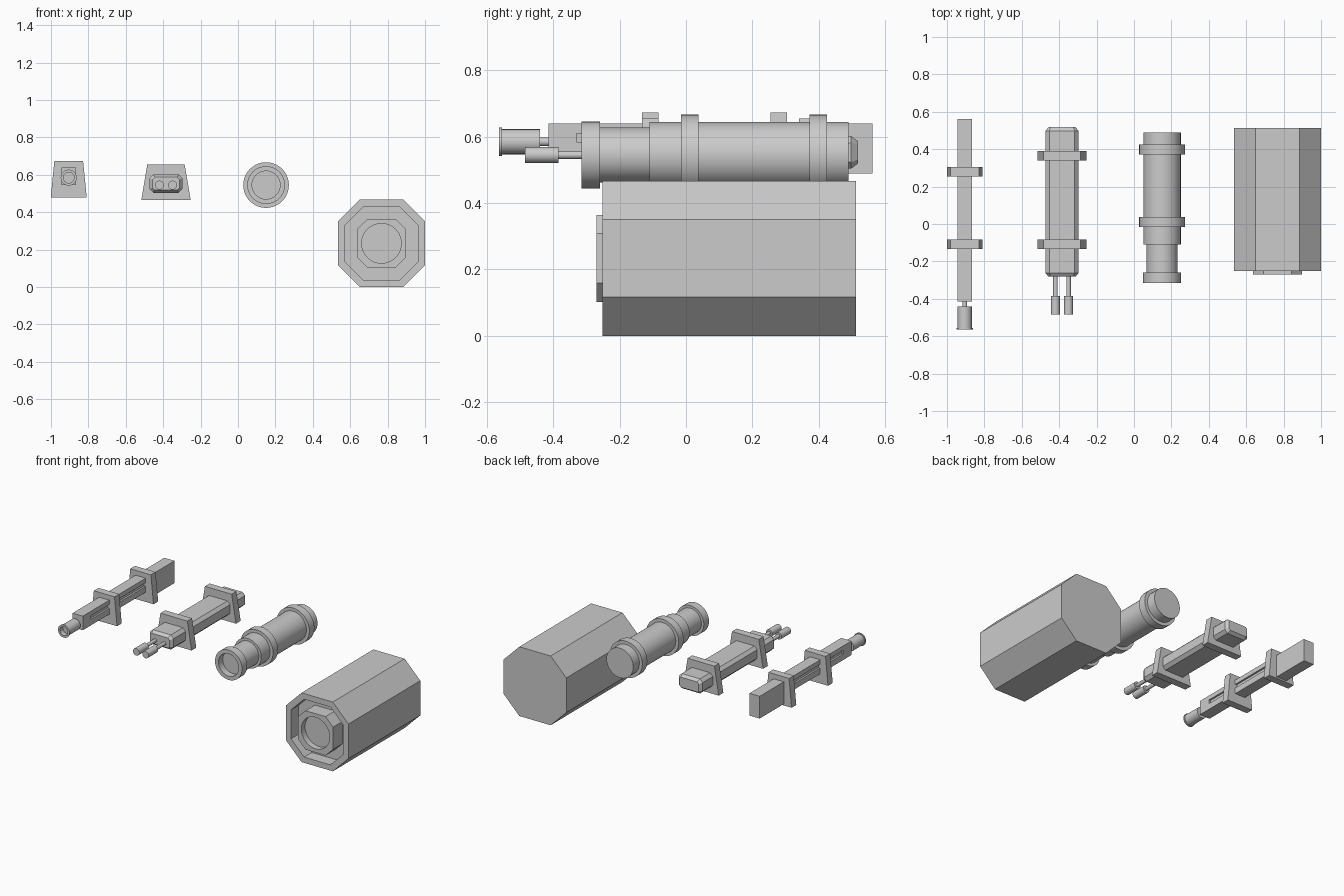
import bpy, bmesh, math

if "Cube" in bpy.data.objects:
    bpy.data.objects.remove(bpy.data.objects["Cube"])


def loft(name, rings, smooth=False):
    """Bridge a list of equal-length point rings and cap both ends."""
    bm = bmesh.new()
    loops = [[bm.verts.new(p) for p in ring] for ring in rings]
    n = len(loops[0])
    for a, b in zip(loops, loops[1:]):
        for i in range(n):
            j = (i + 1) % n
            bm.faces.new((a[i], a[j], b[j], b[i]))
    bm.faces.new(loops[0])
    bm.faces.new(loops[-1])
    bmesh.ops.recalc_face_normals(bm, faces=bm.faces)
    mesh = bpy.data.meshes.new(name)
    bm.to_mesh(mesh)
    bm.free()
    ob = bpy.data.objects.new(name, mesh)
    bpy.context.collection.objects.link(ob)
    if smooth:
        bpy.ops.object.select_all(action='DESELECT')
        ob.select_set(True)
        bpy.context.view_layer.objects.active = ob
        bpy.ops.object.shade_smooth_by_angle(angle=math.radians(35))
    return ob


def circle(cx, cz, r, y, n):
    return [(cx + r * math.cos(2 * math.pi * i / n), y,
             cz + r * math.sin(2 * math.pi * i / n)) for i in range(n)]


def lathe(name, cx, cz, profile, n=32):
    """Profile of (radius, y) turned around an axis along y."""
    return loft(name, [circle(cx, cz, r, y, n) for r, y in profile], True)


def chamfered(cx, cz, hw, hh, c, y):
    """Rectangle ring with cut corners."""
    return [(cx + x, y, cz + z) for x, z in (
        (hw, hh - c), (hw - c, hh), (c - hw, hh), (-hw, hh - c),
        (-hw, c - hh), (c - hw, -hh), (hw - c, -hh), (hw, c - hh))]


def prism(name, pts, y0, y1):
    return loft(name, [[(x, y, z) for x, z in pts] for y in (y0, y1)])


def box(name, cx, hw, y0, y1, z0, z1):
    return prism(name, [(cx - hw, z0), (cx + hw, z0), (cx + hw, z1), (cx - hw, z1)], y0, y1)


def collar(name, cx, bottom, top, y0, y1, z0, z1):
    return prism(name, [(cx - bottom, z0), (cx + bottom, z0),
                        (cx + top, z1), (cx - top, z1)], y0, y1)


# Slim single-barrel gun: solid ends joined by a grooved middle
X = -0.905
box("slim_front_block", X, 0.038, -0.415, -0.33, 0.545, 0.64)
box("slim_core", X, 0.026, -0.33, 0.30, 0.555, 0.635)
box("slim_top_rail", X, 0.038, -0.33, 0.30, 0.61, 0.64)
box("slim_bottom_rail", X, 0.038, -0.33, 0.30, 0.545, 0.585)
box("slim_rear_block", X, 0.038, 0.28, 0.562, 0.49, 0.64)
for i, y in enumerate((-0.133, 0.255)):
    collar(f"slim_collar_{i}", X, 0.096, 0.077, y, y + 0.05, 0.48, 0.673)
lathe("slim_barrel", X, 0.585, [
    (0.013, -0.40), (0.013, -0.44), (0.038, -0.44), (0.038, -0.555), (0.043, -0.555),
    (0.043, -0.564), (0.029, -0.564), (0.029, -0.53)], 24)

# Wide twin-barrel gun: bevelled body with tapered ends
X = -0.385
loft("twin_body", [
    chamfered(X, 0.553, hw, hh, c, y) for hw, hh, c, y in (
        (0.072, 0.034, 0.012, -0.282), (0.088, 0.049, 0.02, -0.262),
        (0.088, 0.049, 0.02, 0.498), (0.072, 0.034, 0.012, 0.518))])
for i, y in enumerate((-0.133, 0.34)):
    collar(f"twin_collar_{i}", X, 0.132, 0.1, y, y + 0.05, 0.465, 0.655)
for i, s in enumerate((-1, 1)):
    lathe(f"twin_barrel_{i}", X + s * 0.035, 0.545, [
        (0.012, -0.26), (0.012, -0.385), (0.024, -0.385), (0.024, -0.485)], 20)

# Round cannon with stepped barrel and two flanges
lathe("round_cannon", 0.15, 0.545, [
    (0.075, -0.27), (0.075, -0.315), (0.101, -0.315), (0.101, -0.26),
    (0.083, -0.26), (0.083, -0.11), (0.1, -0.11), (0.1, -0.015),
    (0.122, -0.015), (0.122, 0.037), (0.1, 0.037), (0.1, 0.372),
    (0.122, 0.372), (0.122, 0.425), (0.1, 0.425), (0.1, 0.49)], 40)

# Large octagonal housing with recessed front
X, Z = 0.767, 0.2335
loft("housing", [
    chamfered(X, Z, h, h, h / 2, y) for h, y in (
        (0.195, -0.17), (0.195, -0.252), (0.2335, -0.252), (0.2335, 0.513))])

# Octagonal muzzle with a round bore, cut by a hidden cutter
muzzle = loft("muzzle", [
    chamfered(X, Z, 0.131, 0.131, 0.056, y) for y in (-0.16, -0.27)])
cutter = loft("bore_cutter", [circle(X, Z, 0.106, y, 40) for y in (-0.4, -0.23)])
cutter.hide_render = True
cutter.hide_set(True)
mod = muzzle.modifiers.new("bore", 'BOOLEAN')
mod.operation = 'DIFFERENCE'
mod.object = cutter
mod.solver = 'EXACT'
